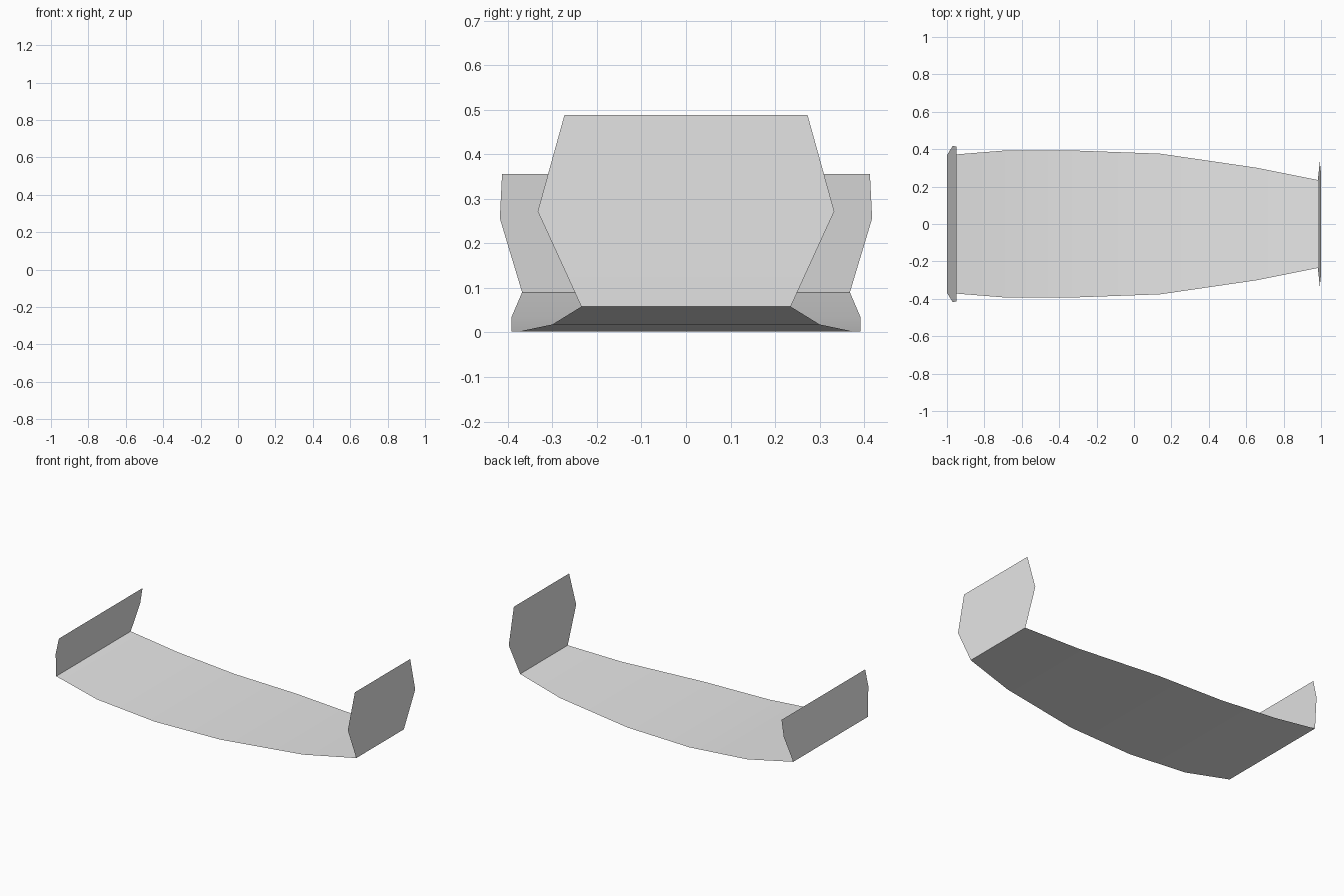
import bpy
import math

cube = bpy.data.objects.get("Cube")
if cube:
    bpy.data.objects.remove(cube, do_unlink=True)

# The single grey finish
grey = bpy.data.materials.new("light_grey")
grey.use_nodes = True
colour = (0.8, 0.8, 0.8, 1.0)
grey.diffuse_color = colour
grey.node_tree.nodes["Principled BSDF"].inputs["Base Color"].default_value = colour


def make_sheet(name, stations):
    """Skin a thin sheet across mirrored (x, half width, z) stations."""
    verts = [(x, side * w, z) for x, w, z in stations for side in (-1, 1)]
    faces = [(i, i + 2, i + 3, i + 1) for i in range(0, len(verts) - 2, 2)]
    mesh = bpy.data.meshes.new(name)
    mesh.from_pydata(verts, [], faces)
    mesh.materials.append(grey)
    obj = bpy.data.objects.new(name, mesh)
    bpy.context.collection.objects.link(obj)
    bpy.ops.object.select_all(action="DESELECT")
    obj.select_set(True)
    bpy.context.view_layer.objects.active = obj
    bpy.ops.object.shade_smooth_by_angle(angle=math.radians(30))
    return obj


# Gently curved floor, tapering towards the left end
left_foot = (0.983, 0.235, 0.058)
right_foot = (-1.0, 0.368, 0.09)
make_sheet("curved_floor", [
    right_foot,
    (-0.70, 0.392, 0.034),
    (-0.30, 0.392, 0.002),
    (0.14, 0.376, 0.002),
    (0.66, 0.30, 0.018),
    left_foot,
])

# Tall hexagonal plate at the narrow end
make_sheet("left_end_plate", [left_foot, (0.993, 0.333, 0.272), (1.0, 0.273, 0.488)])

# Lower, wider plate leaning inwards at the other end
make_sheet("right_end_plate", [(-0.95, 0.413, 0.356), (-0.969, 0.418, 0.256), right_foot])
